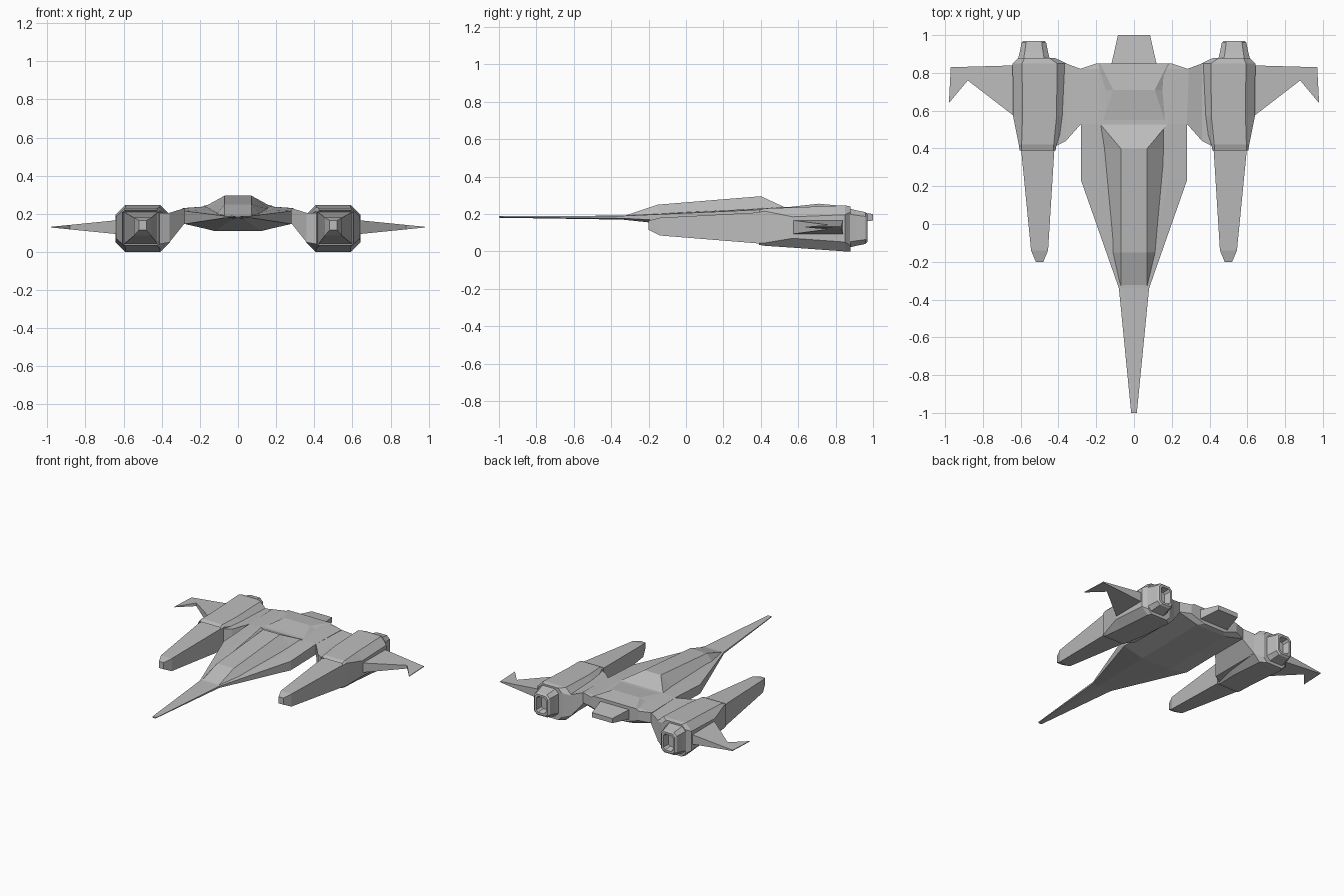
import bpy
import bmesh

default_cube = bpy.data.objects.get("Cube")
if default_cube:
    bpy.data.objects.remove(default_cube, do_unlink=True)

# One plain colour for the whole craft
hull_grey = bpy.data.materials.new("hull_grey")
hull_grey.use_nodes = True
colour = (0.5, 0.5, 0.5, 1)
hull_grey.diffuse_color = colour
hull_grey.node_tree.nodes["Principled BSDF"].inputs["Base Color"].default_value = colour


def loft(name, rings, mirror=False):
    """Skin a list of closed rings, cap both ends and optionally mirror."""
    bm = bmesh.new()
    loops = [[bm.verts.new(point) for point in ring] for ring in rings]
    for near, far in zip(loops, loops[1:]):
        for i in range(len(near)):
            bm.faces.new((near[i - 1], near[i], far[i], far[i - 1]))
    bm.faces.new(loops[0])
    bm.faces.new(loops[-1])
    bmesh.ops.recalc_face_normals(bm, faces=bm.faces)
    mesh = bpy.data.meshes.new(name)
    bm.to_mesh(mesh)
    bm.free()
    mesh.materials.append(hull_grey)
    part = bpy.data.objects.new(name, mesh)
    bpy.context.collection.objects.link(part)
    if mirror:
        part.modifiers.new("Mirror", "MIRROR")


def symmetric(y, *half):
    """Cross-section at y from the (x, z) points of its left half."""
    outline = list(half) + [(-x, z) for x, z in reversed(half)]
    return [(x, y, z) for x, z in outline]


def hull_section(y, width, shoulder, keel):
    """Shallow crown, near-upright side and a chine above a flat keel."""
    chine = keel + (shoulder - keel) * 0.35
    crown = shoulder + (shoulder - keel) * 0.06
    return symmetric(y, (width * 0.65, crown), (width, shoulder),
                     (width, chine), (width * 0.43, keel))


def trapezoid(y, top_width, top, base_width, base):
    return symmetric(y, (top_width, top), (base_width, base))


def rectangle(y, centre, width, low, high):
    left, right = centre - width / 2, centre + width / 2
    return [(left, y, low), (left, y, high), (right, y, high), (right, y, low)]


def octagon(y, centre, width, low, high, bevel):
    """Rectangle with each corner cut back by the bevel."""
    side, inner_side = width / 2, width / 2 - bevel
    return [(centre + x, y, z) for x, z in (
        (-inner_side, low), (-side, low + bevel),
        (-side, high - bevel), (-inner_side, high),
        (inner_side, high), (side, high - bevel),
        (side, low + bevel), (inner_side, low))]


# Flat hull running out to a needle nose
loft("hull", [
    hull_section(y=-1, width=0.015, shoulder=0.188, keel=0.18),
    hull_section(y=-0.34, width=0.08, shoulder=0.19, keel=0.17),
    hull_section(y=0.23, width=0.28, shoulder=0.215, keel=0.11),
    hull_section(y=0.53, width=0.28, shoulder=0.23, keel=0.11),
    hull_section(y=0.82, width=0.29, shoulder=0.23, keel=0.11),
    hull_section(y=0.85, width=0.2, shoulder=0.23, keel=0.12),
])

# Faceted canopy with sloping front and back
loft("canopy", [
    trapezoid(y=-0.33, top_width=0.07, top=0.19, base_width=0.08, base=0.18),
    trapezoid(y=-0.15, top_width=0.07, top=0.25, base_width=0.12, base=0.19),
    trapezoid(y=0.4, top_width=0.07, top=0.295, base_width=0.17, base=0.22),
    trapezoid(y=0.53, top_width=0.18, top=0.235, base_width=0.18, base=0.22),
])

# Low raised deck behind the canopy
loft("rear_deck", [
    trapezoid(y=0.53, top_width=0.17, top=0.235, base_width=0.18, base=0.22),
    trapezoid(y=0.71, top_width=0.11, top=0.255, base_width=0.19, base=0.22),
    trapezoid(y=0.85, top_width=0.18, top=0.242, base_width=0.2, base=0.22),
])

# Tail block
loft("tail_block", [
    trapezoid(y=0.8, top_width=0.13, top=0.225, base_width=0.13, base=0.14),
    trapezoid(y=1, top_width=0.085, top=0.2, base_width=0.085, base=0.165),
])


def strut_section(x, front, back, low, high):
    return [(x, front, low), (x, front, high), (x, back, high), (x, back, low)]


# Struts that deepen from the hull side to the engines
loft("engine_strut", [
    strut_section(x=0.28, front=0.53, back=0.82, low=0.15, high=0.23),
    strut_section(x=0.36, front=0.44, back=0.85, low=0.05, high=0.205),
    strut_section(x=0.42, front=0.41, back=0.85, low=0.04, high=0.205),
], mirror=True)

# Long booms reaching forward from the engines
loft("engine_boom", [
    rectangle(y=-0.2, centre=0.5, width=0.04, low=0.115, high=0.165),
    rectangle(y=-0.14, centre=0.5, width=0.09, low=0.085, high=0.18),
    rectangle(y=0.42, centre=0.51, width=0.18, low=0.04, high=0.21),
], mirror=True)

# Engine housings flaring toward the back, with a thin front lip
loft("engine_housing", [
    octagon(y=0.41, centre=0.51, width=0.17, low=0.05, high=0.21, bevel=0.01),
    octagon(y=0.39, centre=0.51, width=0.19, low=0.035, high=0.22, bevel=0.01),
    octagon(y=0.42, centre=0.51, width=0.2, low=0.03, high=0.23, bevel=0.015),
    octagon(y=0.57, centre=0.5, width=0.28, low=0.02, high=0.235, bevel=0.05),
    octagon(y=0.85, centre=0.5, width=0.285, low=0, high=0.246, bevel=0.05),
    octagon(y=0.88, centre=0.515, width=0.19, low=0, high=0.24, bevel=0.03),
], mirror=True)

# Hollow exhaust nozzles, each ring inset from the first
nozzle_steps = ((0.87, 0), (0.91, 0.01), (0.96, 0.02),
                (0.97, 0.03), (0.97, 0.045), (0.92, 0.055))
loft("exhaust_nozzle", [
    octagon(y, centre=0.53, width=0.17 - inset * 2,
            low=0.02 + inset, high=0.23 - inset, bevel=0.03 - inset / 3)
    for y, inset in nozzle_steps
], mirror=True)

# Outer fins thinning toward a forward-pointing tip spike
fin_outline = ((0.62, 0.56), (0.88, 0.76), (0.98, 0.64),
               (0.97, 0.83), (0.62, 0.84))
loft("outer_fin", [
    [(x, y, 0.13 + side * (1 - x) / 10) for x, y in fin_outline]
    for side in (-1, 1)
], mirror=True)
